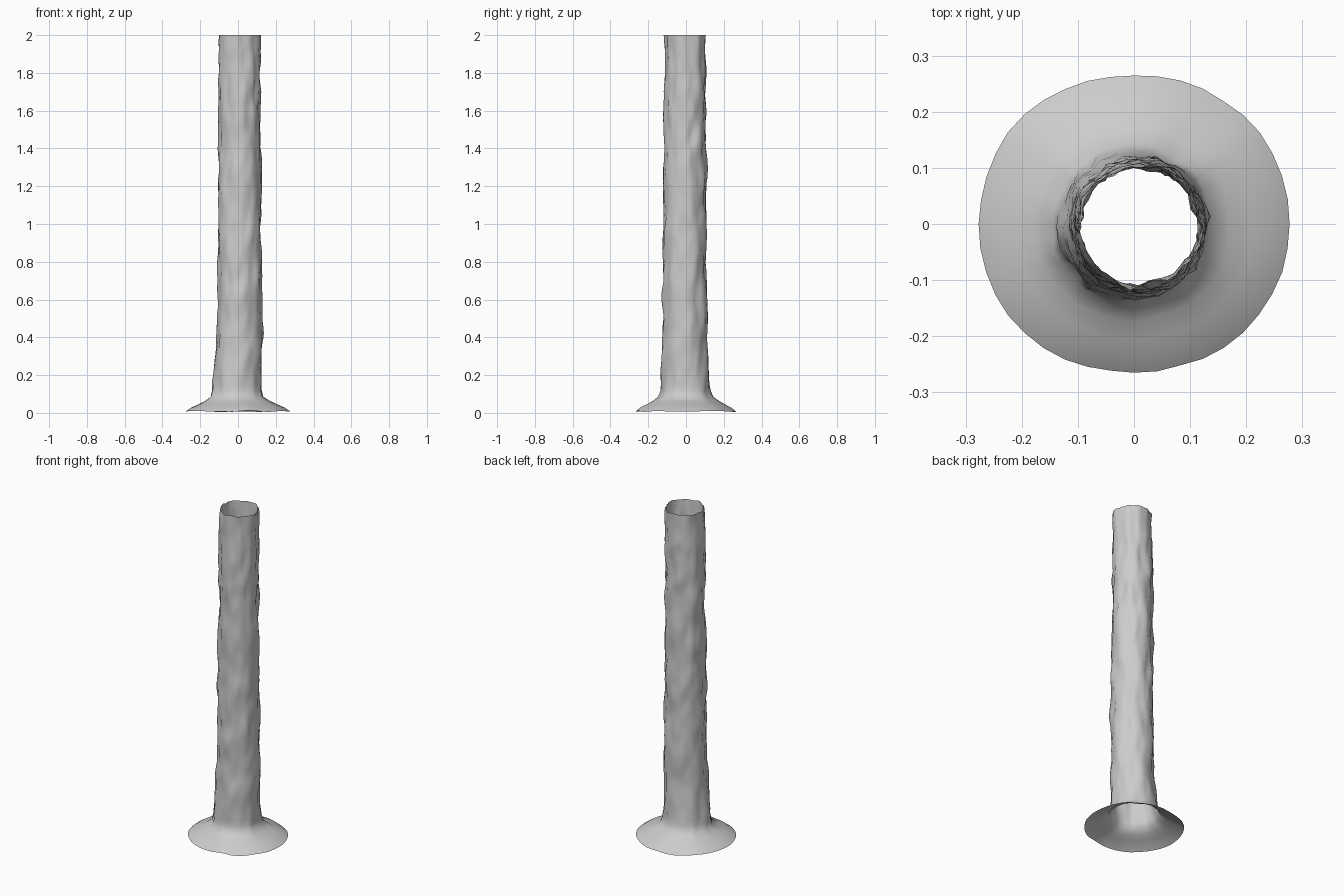
import bpy, bmesh, math
from mathutils import Vector, noise

if "Cube" in bpy.data.objects:
    bpy.data.objects.remove(bpy.data.objects["Cube"])

SIDES = 40

# profile: (height, radius, centre x, centre y)
PROFILE = [(0.0, 0.273, 0.0, 0.0), (0.022, 0.245, 0.0, 0.0), (0.04, 0.21, 0.0, 0.0),
           (0.06, 0.175, -0.002, 0.0), (0.085, 0.143, -0.004, -0.002), (0.12, 0.131, -0.004, -0.003),
           (0.2, 0.125, 0.0, -0.005), (0.35, 0.119, 0.006, -0.007), (0.7, 0.115, 0.009, -0.007),
           (1.3, 0.111, 0.009, -0.005), (1.6, 0.109, 0.008, -0.004), (2.0, 0.107, 0.011, -0.004)]


def sample(z):
    for a, b in zip(PROFILE, PROFILE[1:]):
        if z <= b[0]:
            t = (z - a[0]) / (b[0] - a[0])
            return [p + (q - p) * t for p, q in zip(a[1:], b[1:])]
    return PROFILE[-1][1:]


def bark(ang, z):
    # vertically stretched ridges around the trunk
    c, s = math.cos(ang), math.sin(ang)
    n = noise.noise(Vector((c * 2.6, s * 2.6, z * 6.5 + 3)))
    m = noise.noise(Vector((c * 5.5 + 9, s * 5.5, z * 11)))
    return 0.011 * n + 0.008 * m


heights = [p[0] for p in PROFILE[:6]] + [0.12 + 1.88 * i / 56 for i in range(1, 57)]
bm = bmesh.new()
rings = []
for z in heights:
    r, cx, cy = sample(z)
    flare = max(0.0, 1 - z / 0.1)          # skirt weight
    ring = []
    for i in range(SIDES):
        a = 2 * math.pi * i / SIDES
        # skirt rim is slightly squarish and wider along x
        square = 1 + flare * (0.022 * math.cos(2 * a) - 0.008 * math.cos(4 * a))
        rr = r * square + bark(a, z) * (1 - 0.75 * flare)
        n = noise.noise(Vector((math.cos(a) * 2, math.sin(a) * 2, 7)))
        zz = z + flare * 0.008 * (1 + n)
        if 0.12 < z < 1.99:
            zz += 0.012 * noise.noise(Vector((math.cos(a) * 5, math.sin(a) * 5, z * 9 + 20)))
        ring.append(bm.verts.new((cx + rr * math.cos(a), cy + rr * math.sin(a), zz)))
    rings.append(ring)
for lo, hi in zip(rings, rings[1:]):
    for i in range(SIDES):
        j = (i + 1) % SIDES
        bm.faces.new((lo[i], lo[j], hi[j], hi[i]))

# open tree trunk with flared root skirt
mesh = bpy.data.meshes.new("trunk")
bm.to_mesh(mesh)
bm.free()
for p in mesh.polygons:
    p.use_smooth = True
trunk = bpy.data.objects.new("trunk", mesh)
bpy.context.collection.objects.link(trunk)
